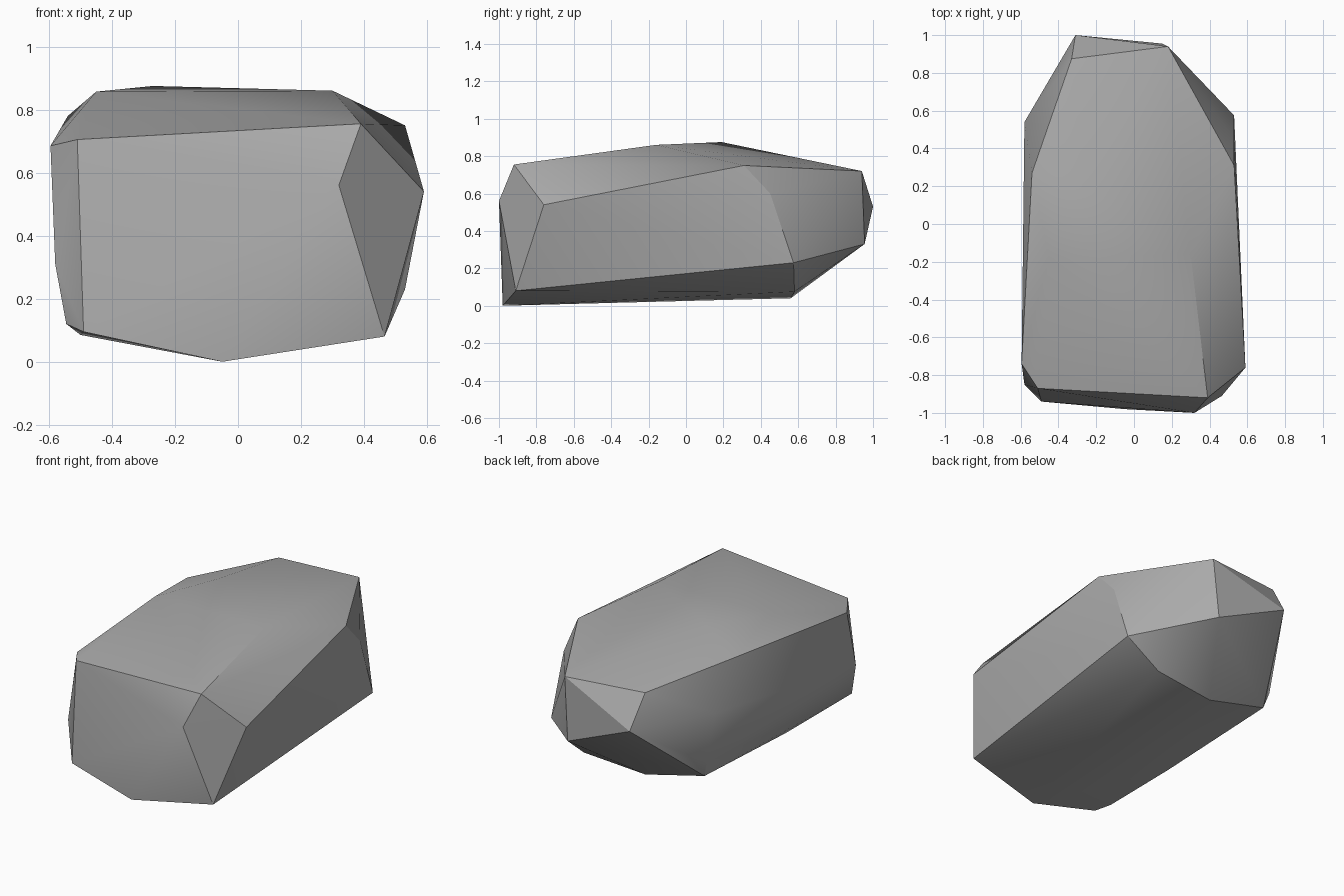
import bpy
import bmesh
import math

# Remove the default object
default_cube = bpy.data.objects.get("Cube")
if default_cube:
    bpy.data.objects.remove(default_cube, do_unlink=True)


def make_material(name, colour):
    """Plain flat material, shown in viewport and render."""
    material = bpy.data.materials.new(name)
    material.use_nodes = True
    material.diffuse_color = colour
    shader = material.node_tree.nodes["Principled BSDF"]
    shader.inputs["Base Color"].default_value = colour
    return material


def make_hull(name, corners, material, sharp_angle):
    """Wrap a faceted convex skin around the corner points."""
    mesh = bpy.data.meshes.new(name)
    bm = bmesh.new()
    for corner in corners:
        bm.verts.new(corner)
    hull = bmesh.ops.convex_hull(bm, input=bm.verts[:])
    unused = {item for item in hull["geom_interior"] + hull["geom_unused"]
              if isinstance(item, bmesh.types.BMVert)}
    bmesh.ops.delete(bm, geom=list(unused), context="VERTS")
    bmesh.ops.recalc_face_normals(bm, faces=bm.faces[:])
    bm.to_mesh(mesh)
    bm.free()
    mesh.materials.append(material)
    rock = bpy.data.objects.new(name, mesh)
    bpy.context.collection.objects.link(rock)
    bpy.context.view_layer.objects.active = rock
    rock.select_set(True)
    bpy.ops.object.shade_smooth_by_angle(angle=math.radians(sharp_angle))
    return rock


# Broad, blunt front end
front_corners = [
    (-.51, -.87, .705), (.39, -.92, .755), (.32, -1, .56),
    (.59, -.76, .54), (.465, -.91, .08), (-.05, -.98, 0),
    (-.49, -.94, .095), (-.545, -.86, .12), (-.58, -.85, .31),
    (-.595, -.74, .685),
]

# Raised crown and the shoulders beside it
crown_corners = [
    (-.45, -.18, .857), (.3, -.16, .86), (-.27, .19, .875),
    (-.54, .27, .78), (.53, .31, .75),
]

# Flanks and underside
flank_corners = [
    (.53, .45, .6), (.53, .575, .23), (-.58, .54, .54),
    (-.55, .58, .24), (-.52, .56, .14), (-.5, -.28, .085),
    (-.11, .56, .04), (.3, .58, .075),
]

# Tapered back end
back_corners = [
    (.18, .94, .72), (.15, .955, .33), (-.31, 1, .53), (-.33, .875, .73),
]

stone_grey = make_material("stone_grey", (.4, .4, .4, 1))
make_hull("boulder", front_corners + crown_corners + flank_corners + back_corners,
          stone_grey, 30)
